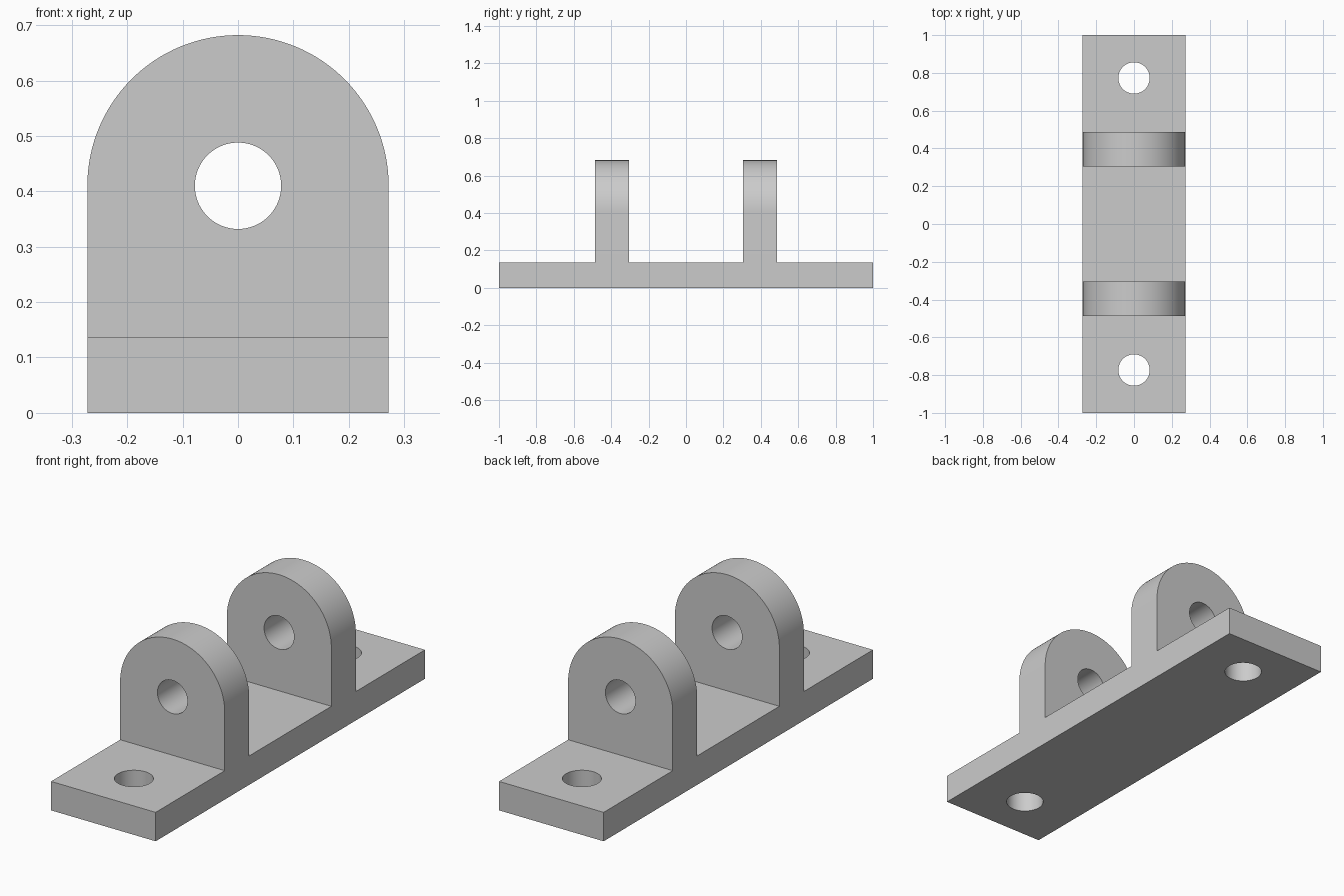
import bpy, bmesh, math
from mathutils import Vector

cube = bpy.data.objects.get("Cube")
if cube:
    bpy.data.objects.remove(cube, do_unlink=True)

HALF_W = 0.272          # half width of the bracket
BASE_H = 0.136          # base plate thickness
PIN_Z = 0.41            # height of the lug holes and arch centre
LUG_IN, LUG_OUT = 0.305, 0.487
BOLT_Y = 0.773

grey = bpy.data.materials.new("light grey")
grey.use_nodes = True
colour = (0.6, 0.6, 0.6, 1)
grey.diffuse_color = colour
grey.node_tree.nodes["Principled BSDF"].inputs["Base Color"].default_value = colour


def prism(name, points, direction):
    """Extrude a closed outline along a vector."""
    bm = bmesh.new()
    face = bm.faces.new([bm.verts.new(p) for p in points])
    out = bmesh.ops.extrude_face_region(bm, geom=[face])
    moved = [v for v in out["geom"] if isinstance(v, bmesh.types.BMVert)]
    bmesh.ops.translate(bm, vec=Vector(direction), verts=moved)
    bmesh.ops.recalc_face_normals(bm, faces=bm.faces)
    mesh = bpy.data.meshes.new(name)
    bm.to_mesh(mesh)
    bm.free()
    mesh.materials.append(grey)
    obj = bpy.data.objects.new(name, mesh)
    bpy.context.collection.objects.link(obj)
    return obj


def arc(radius, start, end, steps):
    angles = [start + (end - start) * i / steps for i in range(steps + 1)]
    return [(radius * math.cos(a), radius * math.sin(a)) for a in angles]


def cut(obj, cutter, operation):
    """Apply a boolean and discard the cutter."""
    mod = obj.modifiers.new("cut", "BOOLEAN")
    mod.operation, mod.object, mod.solver = operation, cutter, "EXACT"
    bpy.context.view_layer.objects.active = obj
    bpy.ops.object.modifier_apply(modifier=mod.name)
    bpy.data.objects.remove(cutter, do_unlink=True)


# Side outline: base plate with two upright lugs
half = [(LUG_IN, BASE_H), (LUG_IN, 1), (LUG_OUT, 1), (LUG_OUT, BASE_H), (1, BASE_H), (1, 0)]
outline = half + [(-y, z) for y, z in reversed(half)]
bracket = prism("double_lug_bracket", [(-0.5, y, z) for y, z in outline], (1, 0, 0))

# Trim to the round-topped front outline
arch = [(x, PIN_Z + z) for x, z in arc(HALF_W, 0, math.pi, 64)]
arch += [(-HALF_W, -0.2), (HALF_W, -0.2)]
cut(bracket, prism("arch_cutter", [(x, -1.5, z) for x, z in arch], (0, 3, 0)), "INTERSECT")

# Pin hole through both lugs
pin = arc(0.078, 0, math.tau, 64)[:-1]
cut(bracket, prism("pin_cutter", [(x, -0.8, PIN_Z + z) for x, z in pin], (0, 1.6, 0)), "DIFFERENCE")

# Bolt holes through the base ends
for side in (-1, 1):
    bolt = arc(0.083, 0, math.tau, 64)[:-1]
    points = [(x, side * BOLT_Y + y, -0.2) for x, y in bolt]
    cut(bracket, prism("bolt_cutter", points, (0, 0, 0.6)), "DIFFERENCE")

bpy.ops.object.select_all(action="DESELECT")
bracket.select_set(True)
bpy.context.view_layer.objects.active = bracket
bpy.ops.object.shade_smooth_by_angle(angle=math.radians(30))
